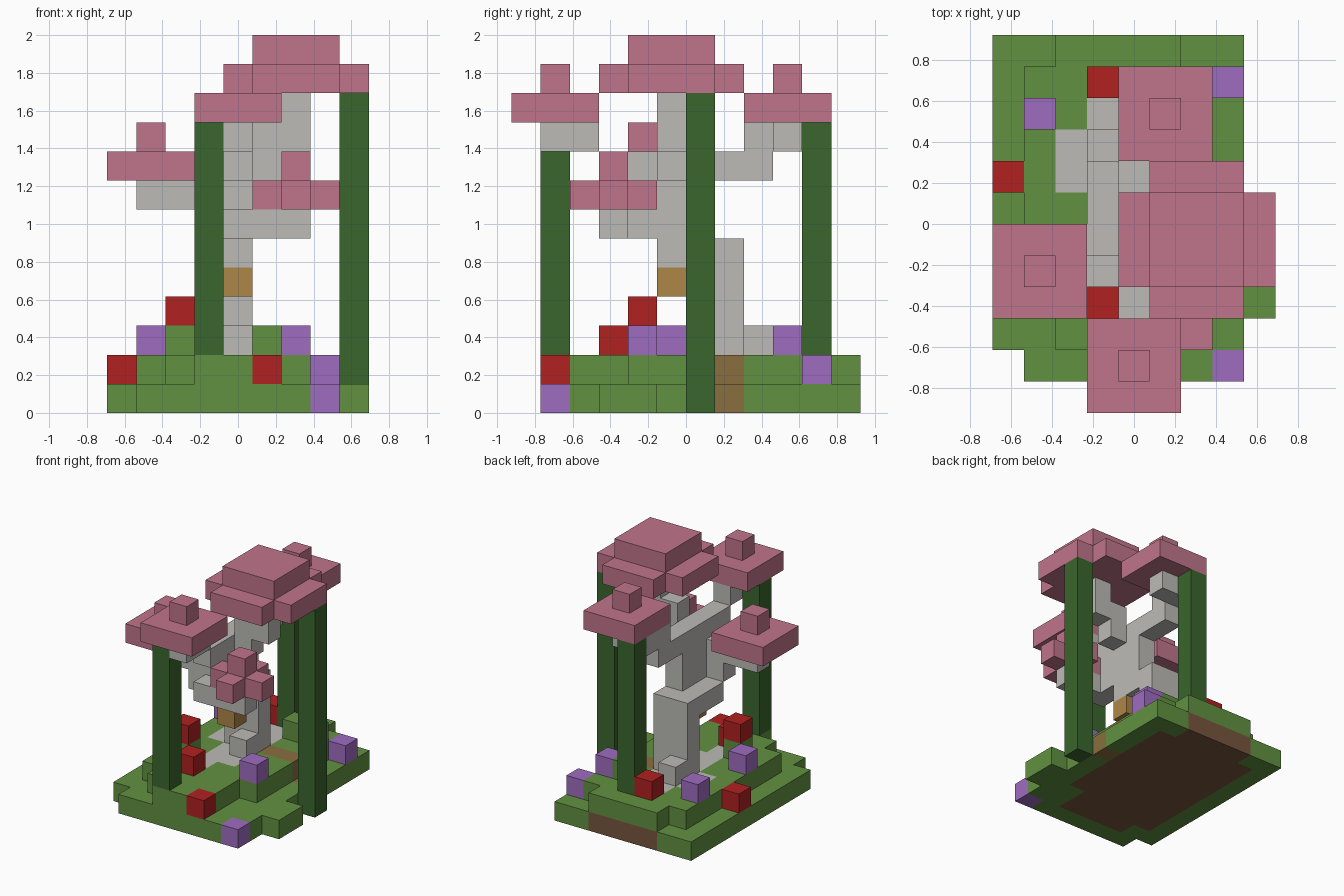
import bpy
import bmesh
from itertools import product
from mathutils import Vector

if "Cube" in bpy.data.objects:
    bpy.data.objects.remove(bpy.data.objects["Cube"], do_unlink=True)

CELL = 2 / 13
ORIGIN = Vector((-4.5, -6, 0))


def make_material(name, srgb):
    linear = [((c / 255 + 0.055) / 1.055) ** 2.4 for c in srgb] + [1]
    mat = bpy.data.materials.new(name)
    mat.use_nodes = True
    mat.diffuse_color = linear
    mat.node_tree.nodes["Principled BSDF"].inputs["Base Color"].default_value = linear
    return mat


grass = make_material("grass green", (97, 145, 65))
vine = make_material("dark green", (58, 102, 45))
blossom = make_material("blossom pink", (192, 117, 139))
bark = make_material("pale grey", (188, 187, 183))
red = make_material("flower red", (177, 33, 33))
purple = make_material("flower purple", (159, 108, 192))
amber = make_material("amber", (174, 134, 70))
path_tan = make_material("path tan", (136, 111, 63))
soil = make_material("soil brown", (120, 85, 62))

cells = {}
materials = {}


def blocks(part, material, *boxes):
    """Fill inclusive grid boxes; a later part replaces an earlier one."""
    materials[part] = material
    for lo, hi in boxes:
        for cell in product(*(range(a, b + 1) for a, b in zip(lo, hi))):
            cells[cell] = part


def cubes(part, material, *spots):
    blocks(part, material, *((s, s) for s in spots))


# Ground: lower slab, raised turf and soil core
blocks("lower_turf", grass,
       ((0, 2, 0), (7, 11, 0)), ((1, 1, 0), (6, 1, 0)), ((8, 3, 0), (8, 4, 0)))
blocks("soil_core", soil,
       ((1, 4, 0), (6, 10, 0)), ((1, 3, 0), (5, 3, 0)),
       ((2, 2, 0), (5, 2, 0)), ((2, 11, 0), (5, 11, 0)))
blocks("raised_turf", grass,
       ((1, 4, 1), (6, 10, 1)), ((1, 3, 1), (5, 3, 1)), ((2, 2, 1), (5, 2, 1)),
       ((2, 11, 1), (5, 11, 1)), ((3, 1, 1), (4, 1, 1)))
cubes("turf_mounds", grass, (2, 4, 2), (5, 9, 2))
blocks("path", path_tan, ((5, 7, 1), (6, 7, 1)), ((7, 7, 0), (7, 7, 0)))
blocks("ground_stones", bark,
       ((2, 7, 1), (2, 8, 1)), ((3, 4, 1), (3, 9, 1)),
       ((4, 5, 1), (4, 5, 1)), ((4, 8, 1), (4, 9, 1)))

# Trunk, roots and branches
blocks("trunk", bark,
       ((3, 7, 2), (4, 7, 5)), ((3, 5, 5), (4, 6, 5)),
       ((4, 3, 6), (4, 6, 6)), ((4, 5, 7), (4, 6, 7)))
cubes("roots", bark, (3, 8, 2), (4, 6, 2))
blocks("top_branch", bark,
       ((4, 5, 8), (5, 5, 8)), ((5, 5, 9), (6, 5, 9)), ((6, 5, 10), (6, 5, 10)))
blocks("back_branch", bark,
       ((4, 6, 8), (4, 8, 8)), ((4, 8, 9), (4, 9, 9)), ((5, 9, 9), (5, 9, 9)))
blocks("front_branch", bark,
       ((4, 4, 7), (4, 4, 8)), ((4, 3, 8), (4, 3, 8)), ((4, 1, 9), (4, 2, 9)))
blocks("side_branch", bark, ((3, 4, 6), (3, 4, 7)), ((1, 4, 7), (2, 4, 7)))
blocks("low_branch", bark, ((5, 3, 6), (6, 3, 6)))
cubes("hanging_nest", amber, (4, 5, 4))

# Blossom canopies
blocks("main_canopy", blossom,
       ((4, 4, 11), (8, 6, 11)), ((5, 3, 11), (7, 7, 11)), ((5, 4, 12), (7, 6, 12)))
for name, (x, y, z) in (("front_canopy", (4, 1, 10)), ("back_canopy", (5, 9, 10)),
                        ("side_canopy", (1, 4, 8))):
    blocks(name, blossom, ((x - 1, y - 1, z), (x + 1, y + 1, z)),
           ((x, y, z + 1), (x, y, z + 1)))
blocks("low_blossom", blossom,
       ((5, 3, 7), (7, 3, 7)), ((6, 2, 7), (6, 4, 7)), ((6, 3, 8), (6, 3, 8)))

# Hanging vines
blocks("front_vine", vine, ((3, 1, 2), (3, 1, 9)))
blocks("back_vine", vine, ((4, 10, 2), (4, 10, 9)))
blocks("left_vine", vine, ((8, 6, 0), (8, 6, 10)))

# Flowers
cubes("red_flowers", red,
      (0, 7, 1), (5, 1, 1), (3, 3, 2), (2, 4, 3), (3, 10, 2))
cubes("purple_flowers", purple,
      (7, 1, 0), (7, 10, 1), (1, 9, 2), (1, 5, 2), (6, 4, 2), (6, 9, 2))


def build(part):
    """Skin the cells of one part and merge its flat faces."""
    bm = bmesh.new()
    for cell in (c for c, owner in cells.items() if owner == part):
        centre = Vector(cell) + ORIGIN + Vector((0.5, 0.5, 0.5))
        for axis, side in product(range(3), (-1, 1)):
            normal = Vector((0, 0, 0))
            normal[axis] = side
            neighbour = tuple(int(a + b) for a, b in zip(cell, normal))
            if cells.get(neighbour) == part:
                continue
            u = Vector((0, 0, 0))
            u[(axis + 1) % 3] = 0.5
            v = normal.cross(u)
            mid = centre + normal / 2
            corners = (mid - u - v, mid + u - v, mid + u + v, mid - u + v)
            bm.faces.new([bm.verts.new(p * CELL) for p in corners])
    bmesh.ops.remove_doubles(bm, verts=bm.verts, dist=0.001)
    bmesh.ops.dissolve_limit(bm, angle_limit=0.01, verts=bm.verts, edges=bm.edges)
    mesh = bpy.data.meshes.new(part)
    bm.to_mesh(mesh)
    bm.free()
    mesh.materials.append(materials[part])
    bpy.context.collection.objects.link(bpy.data.objects.new(part, mesh))


for part in materials:
    build(part)
